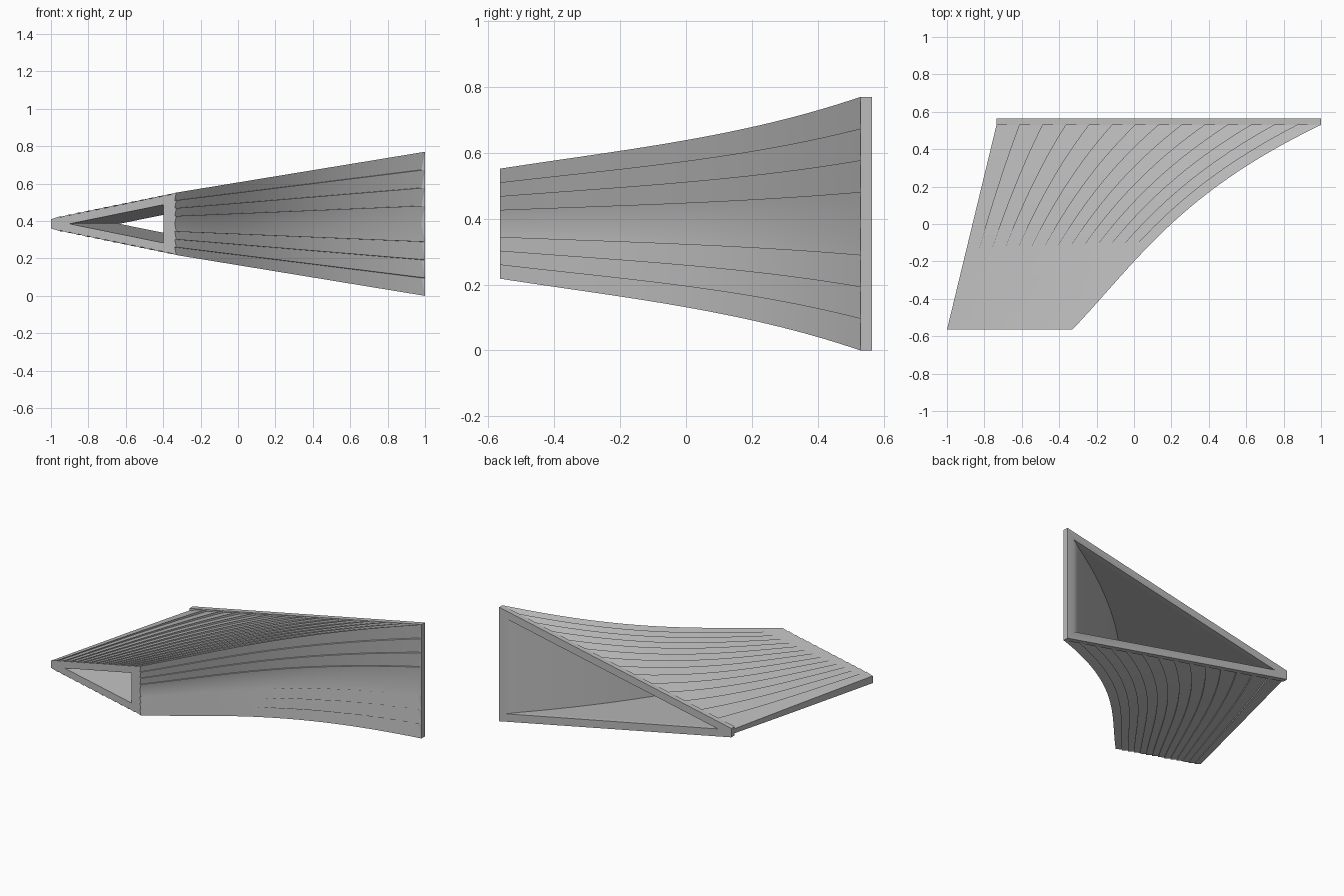
import bpy
import bmesh
import math

if "Cube" in bpy.data.objects:
    bpy.data.objects.remove(bpy.data.objects["Cube"], do_unlink=True)

FRONT, REAR, FLANGE = -0.565, 0.565, 0.53
MID_Z = 0.385          # height of the symmetry plane
TIP = 0.03             # half height of the blunt narrow edge
WALL = 0.05            # wall thickness
ROOF_STRIPS, SIDE_STRIPS = 14, 4
STEPS = 32

grey = bpy.data.materials.new("mid grey")
grey.use_nodes = True
grey.diffuse_color = (0.5, 0.5, 0.5, 1)
grey.node_tree.nodes["Principled BSDF"].inputs["Base Color"].default_value = grey.diffuse_color


def left_x(y):
    return -1 + 0.265 * (y - FRONT) / (FLANGE - FRONT)


def right_x(y):
    t = (y - FRONT) / (FLANGE - FRONT)
    return -0.33 + 1.043 * t - 0.378 * t ** 2 + 0.665 * t ** 3


def half_height(x):
    """Height of the wide side above the symmetry plane."""
    return 0.167 + 0.164 * (x + 0.33)


def mirrored(upper, y):
    """Close a section by mirroring its upper half below the symmetry plane."""
    lower = [(x, -z) for x, z in reversed(upper) if abs(z) > 1e-6]
    return [(x, y, MID_Z + z) for x, z in upper + lower]


def lapped_section(y):
    """Outer section whose sides are overlapping tilted strips."""
    xl, xr = left_x(y), right_x(y)
    h = half_height(xr)
    roof_lap = 0.12 * (xr - xl) / ROOF_STRIPS
    side_lap = 0.2 * h / SIDE_STRIPS
    pts = []
    for k in range(ROOF_STRIPS):
        for f, drop in ((k / ROOF_STRIPS, roof_lap), ((k + 1) / ROOF_STRIPS, 0)):
            pts.append((xl + (xr - xl) * f, TIP + (h - TIP) * f - drop))
    for k in range(SIDE_STRIPS):
        if k:
            pts.append((xr, h * (1 - k / SIDE_STRIPS)))
        pts.append((xr - side_lap, h * (1 - (k + 1) / SIDE_STRIPS)))
    return mirrored(pts, y)


def bore_section(y, xl, xr):
    """Inner triangular section."""
    return mirrored([(xl + 0.1, 0), (xr, 0.203 * (xr - xl - 0.1))], y)


def curved_bore(y):
    e = 0.001
    slope = (right_x(y + e) - right_x(y - e)) / (2 * e)
    return bore_section(y, left_x(y), right_x(y) - WALL * math.hypot(1, slope))


def add_tube(bm, sections):
    """Skin a list of matching sections; return the two end loops of edges."""
    rings = [[bm.verts.new(p) for p in s] for s in sections]
    for a, b in zip(rings, rings[1:]):
        for i in range(len(a)):
            j = (i + 1) % len(a)
            bm.faces.new((a[i], a[j], b[j], b[i]))
    return [[bm.edges.get((r[i - 1], r[i])) for i in range(len(r))]
            for r in (rings[0], rings[-1])]


def make_part(name, outer, inner, cap_rear):
    bm = bmesh.new()
    outer_ends = add_tube(bm, outer)
    inner_ends = add_tube(bm, inner)
    for end in range(2 if cap_rear else 1):
        bmesh.ops.triangle_fill(bm, use_beauty=True,
                                edges=outer_ends[end] + inner_ends[end])
    bmesh.ops.recalc_face_normals(bm, faces=bm.faces)
    mesh = bpy.data.meshes.new(name)
    bm.to_mesh(mesh)
    bm.free()
    mesh.materials.append(grey)
    obj = bpy.data.objects.new(name, mesh)
    bpy.context.collection.objects.link(obj)
    bpy.ops.object.select_all(action='DESELECT')
    obj.select_set(True)
    bpy.context.view_layer.objects.active = obj
    bpy.ops.object.shade_smooth_by_angle(angle=math.radians(30))
    return obj


# Flaring hollow body with lapped strips
ys = [FRONT + (FLANGE - FRONT) * i / STEPS for i in range(STEPS + 1)]
make_part("duct_body", [lapped_section(y) for y in ys],
          [curved_bore(y) for y in ys], False)

# Straight rim around the wide opening
xl, xr = left_x(FLANGE), right_x(FLANGE)
rim = [(xl, TIP), (xr, half_height(xr))]
make_part("rear_flange", [mirrored(rim, y) for y in (FLANGE, REAR)],
          [curved_bore(FLANGE), bore_section(REAR, xl, xr - WALL)], True)
